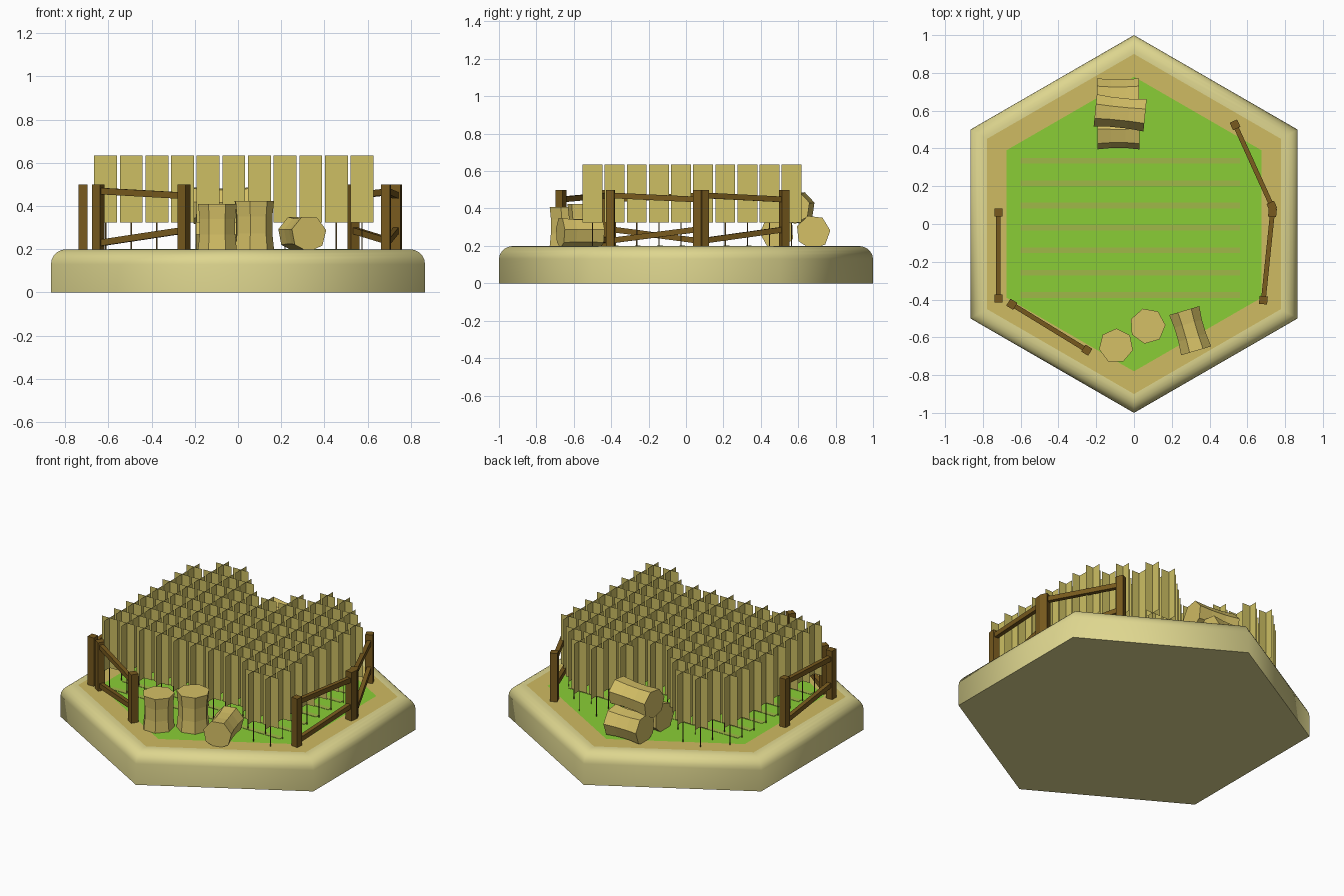
import bpy, bmesh, math
from mathutils import Vector, Matrix

if "Cube" in bpy.data.objects:
    bpy.data.objects.remove(bpy.data.objects["Cube"])


def lin(c):
    c /= 255
    return c / 12.92 if c < 0.04045 else ((c + 0.055) / 1.055) ** 2.4


def material(name, r, g, b):
    m = bpy.data.materials.new(name)
    m.diffuse_color = (lin(r), lin(g), lin(b), 1)
    m.use_nodes = True
    m.node_tree.nodes["Principled BSDF"].inputs["Base Color"].default_value = m.diffuse_color
    return m


SAND = material("pale_sand", 222, 214, 143)
PATH = material("dry_path", 207, 187, 98)
GRASS = material("grass_green", 138, 206, 54)
SOIL = material("soil_row", 160, 184, 72)
WHEAT = material("wheat", 205, 191, 99)
STEM = material("stem_brown", 92, 72, 36)
WOOD = material("fence_wood", 120, 90, 30)
HAY = material("hay", 213, 192, 102)


def finish(bm, name, mats):
    me = bpy.data.meshes.new(name)
    bm.to_mesh(me)
    bm.free()
    ob = bpy.data.objects.new(name, me)
    bpy.context.collection.objects.link(ob)
    for m in mats:
        me.materials.append(m)
    return ob


def loft(bm, rings):
    """Skin equal rings; returns side faces grouped by band, plus both caps."""
    vs = [[bm.verts.new(p) for p in r] for r in rings]
    n = len(vs[0])
    bands = [[bm.faces.new((a[i], a[(i + 1) % n], b[(i + 1) % n], b[i]))
              for i in range(n)] for a, b in zip(vs, vs[1:])]
    return bands, bm.faces.new(vs[0][::-1]), bm.faces.new(vs[-1])


def ring(n, r, z, start=0.0):
    return [(r * math.cos(start + 2 * math.pi * i / n),
             r * math.sin(start + 2 * math.pi * i / n), z) for i in range(n)]


def add_box(bm, matrix, size):
    bmesh.ops.create_cube(bm, size=1, matrix=matrix @ Matrix.Diagonal((*size, 1)))


# hexagonal ground tile with rounded rim, path ring and grass centre
profile = [(1, 0), (1, 0.13)]
profile += [(0.92 + 0.08 * math.cos(a), 0.13 + 0.07 * math.sin(a))
            for a in [math.radians(18 * k) for k in range(1, 6)]]
profile += [(0.90, 0.2), (0.78, 0.2)]
bm = bmesh.new()
bands, bottom, top = loft(bm, [ring(6, r, z, math.pi / 2) for r, z in profile])
for f in bands[-1]:
    f.material_index = 1
top.material_index = 2
tile = finish(bm, "ground_tile", [SAND, PATH, GRASS])
bpy.context.view_layer.objects.active = tile
tile.select_set(True)
bpy.ops.object.shade_smooth_by_angle(angle=math.radians(65))
tile.select_set(False)

# thin soil rows under the crop
bm = bmesh.new()
for k in range(7):
    add_box(bm, Matrix.Translation((-0.02, 0.335 - 0.1185 * k, 0.2)), (1.16, 0.03, 0.004))
finish(bm, "soil_rows", [SOIL])


# wheat: crossed cards on thin stems, on a grid with gaps for fences and hay
def planted(i, j):
    if j == 0:
        return i >= 9
    if j == 8:
        return i <= 9 and i not in (4, 5)
    if j == 9:
        return i in (1, 2, 7, 8)
    return True


cards, stems = bmesh.new(), bmesh.new()
for i in range(11):
    for j in range(10):
        if not planted(i, j):
            continue
        c = Vector((-0.613 + 0.1187 * i, -0.5 + 0.1183 * j, 0))
        for d in (Vector((1, 0, 0)), Vector((0, 1, 0))):
            for b, w, z0, z1 in ((cards, 0.053, 0.325, 0.635), (stems, 0.003, 0.2, 0.325)):
                b.faces.new([b.verts.new(c + d * s * w + Vector((0, 0, z)))
                             for s, z in ((-1, z0), (1, z0), (1, z1), (-1, z1))])
finish(cards, "wheat_ears", [WHEAT])
finish(stems, "wheat_stems", [STEM])


# fences: two posts, one nearly level top rail and one slanting low rail
def fence(name, a, b):
    bm = bmesh.new()
    a, b = Vector((*a, 0)), Vector((*b, 0))
    turn = (b - a).to_track_quat('X', 'Z').to_matrix().to_4x4()
    for p in (a, b):
        add_box(bm, Matrix.Translation(p + Vector((0, 0, 0.35))) @ turn, (0.043, 0.043, 0.3))
    for z0, z1 in ((0.47, 0.448), (0.228, 0.288)):
        p, q = a + Vector((0, 0, z0)), b + Vector((0, 0, z1))
        rot = (q - p).to_track_quat('X', 'Z').to_matrix().to_4x4()
        add_box(bm, Matrix.Translation((p + q) / 2) @ rot, ((q - p).length, 0.025, 0.03))
    finish(bm, name, [WOOD])


fence("left_fence", (-0.718, 0.06), (-0.718, -0.395))
fence("front_left_fence", (-0.647, -0.425), (-0.25, -0.668))
fence("right_fence", (0.685, -0.403), (0.733, 0.06))
fence("back_right_fence", (0.73, 0.095), (0.535, 0.525))


# hay bales: seven-sided with a pinched waist
def bale(name, centre, axis, length=0.222, r=0.092, spin=0.0):
    bm = bmesh.new()
    h = length / 2
    loft(bm, [ring(7, k * r, z, spin) for k, z in
              ((1, -h), (0.92, -h * 0.35), (0.92, h * 0.35), (1, h))])
    ob = finish(bm, name, [HAY])
    ob.matrix_world = (Matrix.Translation(centre)
                       @ Vector(axis).to_track_quat('Z', 'Y').to_matrix().to_4x4())


bale("standing_bale_left", (-0.095, -0.645, 0.304), (0, 0, 1), 0.21, spin=0.2)
bale("standing_bale_right", (0.072, -0.54, 0.312), (0, 0, 1), 0.225, r=0.095, spin=0.5)
bale("fallen_bale", (0.297, -0.565, 0.272), (0.065, -0.22, 0), r=0.085, spin=0.2)
bale("pile_bale_back", (-0.085, 0.68, 0.273), (1, 0, 0), spin=0.1)
bale("pile_bale_front", (-0.083, 0.487, 0.273), (1, 0, 0), spin=0.5)
bale("pile_bale_top", (-0.073, 0.59, 0.405), (1, -0.1, 0), 0.265, r=0.088, spin=0.3)
